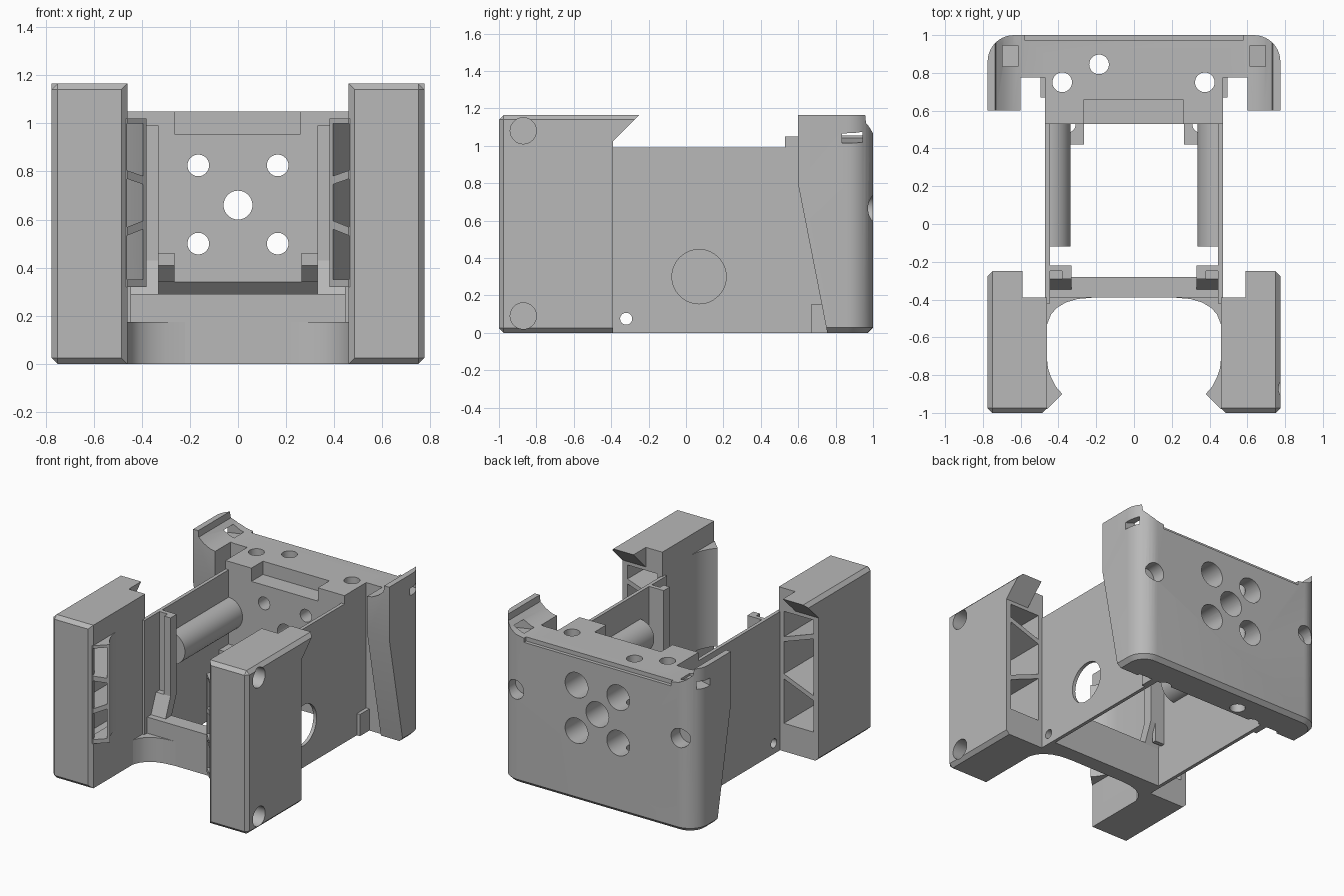
import bpy, bmesh, math

if "Cube" in bpy.data.objects:
    bpy.data.objects.remove(bpy.data.objects["Cube"], do_unlink=True)

grey = bpy.data.materials.new("matte_grey")
grey.use_nodes = True
COLOUR = (0.48, 0.48, 0.48, 1)
grey.diffuse_color = COLOUR
for node in grey.node_tree.nodes:
    if node.type == 'BSDF_PRINCIPLED':
        node.inputs["Base Color"].default_value = COLOUR


def prism(name, axis, pts, a, b, shear=None, chamfer=None):
    """Extrude a 2D outline along an axis; shear = slopes of the two ends."""
    place = {'x': lambda p, h: (h, p[0], p[1]),
             'y': lambda p, h: (p[0], h, p[1]),
             'z': lambda p, h: (p[0], p[1], h)}[axis]
    sa, sb = shear or (0, 0)
    bm = bmesh.new()
    lo = [bm.verts.new(place(p, a + sa * (abs(p[0]) - .42))) for p in pts]
    hi = [bm.verts.new(place(p, b + sb * (abs(p[0]) - .42))) for p in pts]
    bm.faces.new(lo)
    bm.faces.new(hi)
    for i in range(len(pts)):
        j = (i + 1) % len(pts)
        bm.faces.new((lo[i], lo[j], hi[j], hi[i]))
    bmesh.ops.recalc_face_normals(bm, faces=bm.faces)
    if chamfer:
        rule, size = chamfer
        edges = [e for e in bm.edges
                 if rule((e.verts[0].co + e.verts[1].co) / 2)]
        bmesh.ops.bevel(bm, geom=edges, offset=size, segments=1,
                        affect='EDGES', clamp_overlap=True)
    me = bpy.data.meshes.new(name)
    bm.to_mesh(me)
    bm.free()
    me.materials.append(grey)
    ob = bpy.data.objects.new(name, me)
    bpy.context.scene.collection.objects.link(ob)
    return ob


def box(name, x, y, z, chamfer=None):
    pts = [(x[0], y[0]), (x[1], y[0]), (x[1], y[1]), (x[0], y[1])]
    return prism(name, 'z', pts, z[0], z[1], chamfer=chamfer)


def rod(name, axis, u, v, r, a, b, n=40):
    pts = [(u + r * math.cos(t * math.tau / n), v + r * math.sin(t * math.tau / n))
           for t in range(n)]
    return prism(name, axis, pts, a, b)


def combine(ob, other, op='DIFFERENCE'):
    """Apply a boolean and discard the second object."""
    mod = ob.modifiers.new("shape", 'BOOLEAN')
    mod.operation, mod.solver, mod.object = op, 'EXACT', other
    bpy.context.view_layer.objects.active = ob
    bpy.ops.object.modifier_apply(modifier=mod.name)
    other.hide_render = True
    bpy.data.objects.remove(other, do_unlink=True)


def flip(pts, s):
    return [(s * p[0], p[1]) for p in pts]


def span(s, a, b):
    return sorted((s * a, s * b))


parts = []

for s, side in ((1, "left"), (-1, "right")):
    # front tower with chamfered outer edges
    def tower_rule(m):
        return m.y < -.3 and (abs(m.x) > .77 or m.y < -.99)
    tower = box(side + "_tower", span(s, .46, .775), (-1, -.25), (0, 1.165),
                (tower_rule, .025))
    # overhanging hook at the top rear
    combine(tower, prism("cut", 'x', [(-.39, -.1), (-.2, -.1), (-.2, 1.215),
                                      (-.39, 1.025)], *span(s, .4, .9)))
    combine(tower, box("cut", span(s, .4, .59), (-.39, -.1), (.9, 1.3)))
    # inner flare beside the clearance
    flare = [(.5, -.985), (.46, -.98), (.38, -.9), (.415, -.86), (.44, -.81),
             (.455, -.765), (.46, -.72), (.5, -.72)]
    combine(tower, prism("flare", 'z', flip(flare, s), .32, 1.02), 'UNION')
    # three bays separated by slanted ribs, open to the flare and the rear
    bay = [(.455, -1.0), (.39, -.935), (.4, -.895), (.475, -.74), (.5, -.74),
           (.5, -.3), (.735, -.3), (.735, -.93), (.47, -.95)]
    for lo, slo, hi, shi in ((.35, 0, .55, -.4), (.585, -.4, .755, .35),
                             (.79, .35, 1.0, 0)):
        combine(tower, prism("cut", 'z', flip(bay, s), lo, hi, (slo, shi)))
    combine(tower, box("cut", span(s, .5, .735), (-.93, -.3), (.2, .36)))
    # blind magnet holes on one tower only
    if s > 0:
        for z in (.09, 1.08):
            combine(tower, rod("cut", 'x', -.87, z, .07, .68, .9))
    parts.append(tower)

    # side wall
    wall = box(side + "_wall", span(s, .445, .47), (-.42, .62), (0, .99))
    wall_back = box("wall_back", span(s, .445, .47), (.6, .8), (0, .99))
    combine(wall, wall_back, 'UNION')
    if s > 0:
        combine(wall, rod("cut", 'x', .07, .3, .145, .3, .6, 56))
    combine(wall, rod("cut", 'x', -.32, .075, .032, *span(s, .3, .6)))
    parts.append(wall)
    parts.append(box(side + "_foot_block", span(s, .46, .495), (.67, .79), (0, .155)))

    # inner half-round rail
    parts.append(rod(side + "_rail", 'y', s * .45, .68, .115, -.12, .54))
    combine(parts[-1], box("cut", span(s, .46, .7), (-.5, .9), (.4, 1)))

    # inner post with sloping foot
    parts.append(box(side + "_post", span(s, .33, .38), (-.29, -.22), (.43, .99)))
    parts.append(box(side + "_post_web", span(s, .37, .45), (-.25, -.22), (.29, .99)))
    parts.append(prism(side + "_post_foot", 'x', [(-.29, .43), (-.22, .43),
                 (-.28, .28), (-.35, .28)], *span(s, .33, .45)))

    # screw tab under the rear block
    tab = prism(side + "_screw_tab", 'x', [(.42, .46), (.42, .41), (.49, .34),
                (.55, .34), (.55, .46)], *span(s, .265, .45))
    combine(tab, rod("cut", 'z', s * .35, .525, .04, .2, .7))
    parts.append(tab)

    # rounded web between crossbar and tower
    web = [(.47, -.38), (.22, -.38), (.22, -.39), (.3, -.397), (.36, -.415),
           (.41, -.445), (.44, -.48), (.46, -.53), (.47, -.53)]
    parts.append(prism(side + "_corner_web", 'z', flip(web, s), 0, .175))

# front crossbar
bar = box("front_crossbar", (-.455, .455), (-.39, -.28), (0, .29))
combine(bar, rod("cut", 'x', -.32, .075, .032, -.6, .6))
parts.append(bar)

# rear plate: rounded footprint, scooped top, overhanging hooks
R = .14
arc = [(.775 - R + R * math.cos(t * math.pi / 20), 1 - R + R * math.sin(t * math.pi / 20))
       for t in range(11)]
half = [(.775, .6)] + arc
plate = prism("rear_plate", 'z', half + flip(half[::-1], -1), 0, 1.3,
              chamfer=(lambda m: m.z < .001 and m.y > .7, .028))
scoop = [(.9, -.1), (.9, 1.165), (.735, 1.165), (.73, 1.12), (.69, 1.085),
         (.64, 1.06), (.58, 1.05)]
combine(plate, prism("keep", 'y', scoop + flip(scoop[::-1], -1), .4, 1.2), 'INTERSECT')
combine(plate, prism("keep", 'x', [(.775, -.1), (1.1, -.1), (1.1, 1.03), (.83, 1.3),
                                   (.5, 1.3)], -1, 1), 'INTERSECT')
combine(plate, box("cut", (-.6, .6), (.4, .775), (-.2, 1.4)))
# rear block between the walls
combine(plate, prism("block", 'x', [(.53, .34), (.53, 1.05), (.9, 1.05), (.9, .1),
                                    (.775, .1)], -.47, .47), 'UNION')
combine(plate, box("cut", (-.265, .26), (.4, .66), (.955, 1.2)))
combine(plate, box("cut", (-.58, .58), (.975, 1.2), (1.02, 1.2)))
# counterbored screw holes
for x, z, r in ((0, .66, .06), (.165, .825, .045), (-.165, .825, .045),
                (.165, .5, .045), (-.165, .5, .045)):
    combine(plate, rod("cut", 'y', x, z, r, .4, 1.2))
    combine(plate, rod("cut", 'y', x, z, .09, .8, 1.2))
# vertical bores
for x, y in ((-.38, .75), (-.185, .845), (.375, .75)):
    combine(plate, rod("cut", 'z', x, y, .052, -.2, 1.3))
# blind side holes and strap slots
slot = [(.615, 1.1), (.665, 1.1), (.83, 1.05), (.83, 1.005), (.615, 1.04)]
for s in (1, -1):
    combine(plate, rod("cut", 'y', s * .65, .665, .068, .9, 1.2))
    combine(plate, prism("cut", 'y', flip(slot, s), .835, .945))
parts.append(plate)

# smooth curved faces, keep edges sharp
bpy.ops.object.select_all(action='DESELECT')
for ob in parts:
    ob.select_set(True)
bpy.context.view_layer.objects.active = parts[0]
bpy.ops.object.shade_smooth_by_angle(angle=math.radians(25))
